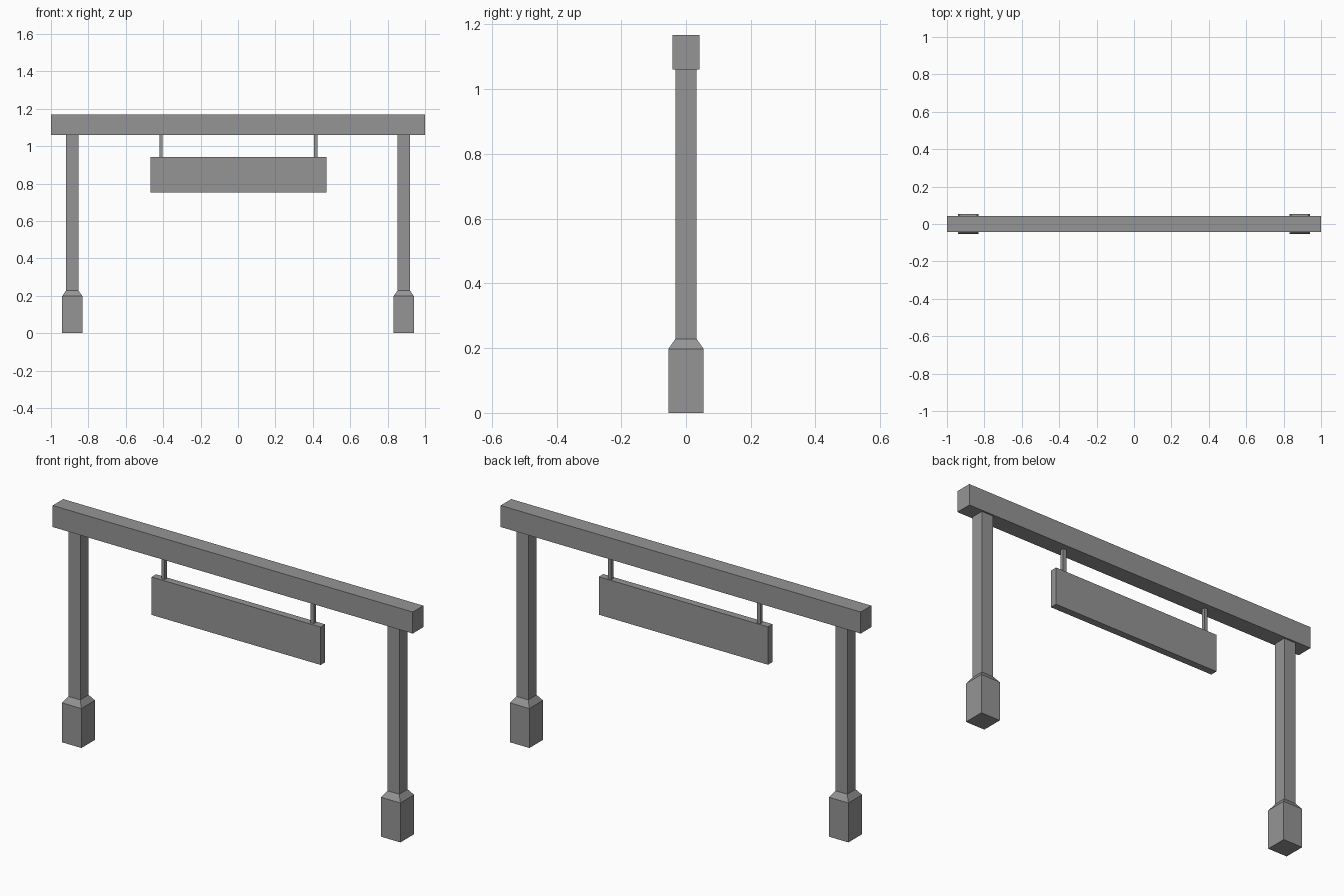
import bpy
import bmesh

cube = bpy.data.objects.get("Cube")
if cube:
    bpy.data.objects.remove(cube, do_unlink=True)

# Single grey finish
grey = bpy.data.materials.new("plain_grey")
grey.use_nodes = True
colour = (0.3, 0.3, 0.3, 1)
grey.diffuse_color = colour
grey.node_tree.nodes["Principled BSDF"].inputs["Base Color"].default_value = colour


def add_object(name, bm):
    bmesh.ops.recalc_face_normals(bm, faces=bm.faces)
    mesh = bpy.data.meshes.new(name)
    bm.to_mesh(mesh)
    bm.free()
    mesh.materials.append(grey)
    obj = bpy.data.objects.new(name, mesh)
    bpy.context.collection.objects.link(obj)
    return obj


def square_stack(name, x, y, sections):
    """Rectangular post through (z, half width, half depth) sections."""
    bm = bmesh.new()
    rings = []
    for z, hx, hy in sections:
        rings.append([bm.verts.new((x + sx * hx, y + sy * hy, z))
                      for sx, sy in ((-1, -1), (1, -1), (1, 1), (-1, 1))])
    for low, high in zip(rings, rings[1:]):
        for i in range(4):
            j = (i + 1) % 4
            bm.faces.new((low[i], low[j], high[j], high[i]))
    bm.faces.new(rings[0][::-1])
    bm.faces.new(rings[-1])
    return add_object(name, bm)


BEAM_BOTTOM, BEAM_TOP = 1.06, 1.168
SIGN_BOTTOM, SIGN_TOP = 0.752, 0.942
BASE, SHAFT = 0.054, 0.033

# Crossbeam and hanging board
square_stack("crossbeam", 0, 0, [(BEAM_BOTTOM, 1, 0.042), (BEAM_TOP, 1, 0.042)])
square_stack("hanging_board", 0.002, 0,
             [(SIGN_BOTTOM, 0.47, 0.018), (SIGN_TOP, 0.47, 0.018)])

# Posts with wide tapered feet, and the hangers carrying the board
for side, s in (("right", -1), ("left", 1)):
    square_stack(side + "_post", s * 0.886, 0,
                 [(0, BASE, BASE), (0.198, BASE, BASE),
                  (0.228, SHAFT, SHAFT), (BEAM_BOTTOM, SHAFT, SHAFT)])
    square_stack(side + "_hanger", 0.002 + s * 0.414, 0.003,
                 [(SIGN_TOP, 0.009, 0.009), (BEAM_BOTTOM, 0.009, 0.009)])
